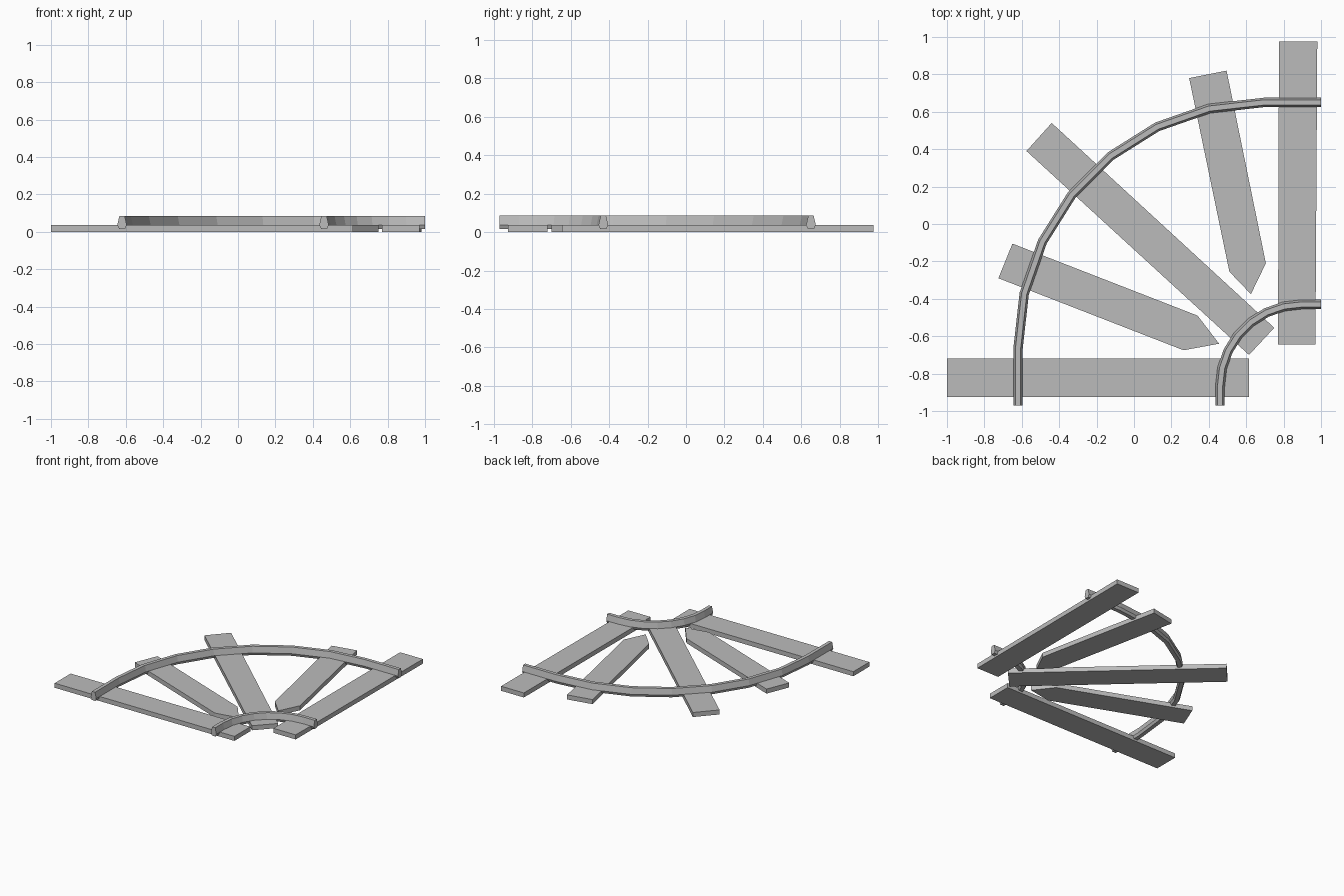
import bpy
import bmesh
from math import cos, sin, radians
from mathutils import Vector

cube = bpy.data.objects.get("Cube")
if cube:
    bpy.data.objects.remove(cube)

grey = bpy.data.materials.new("plain grey")
grey.use_nodes = True
colour = (0.5, 0.5, 0.5, 1)
grey.diffuse_color = colour
grey.node_tree.nodes["Principled BSDF"].inputs["Base Color"].default_value = colour


def finish(name, bm):
    bmesh.ops.recalc_face_normals(bm, faces=bm.faces)
    mesh = bpy.data.meshes.new(name)
    bm.to_mesh(mesh)
    bm.free()
    mesh.materials.append(grey)
    bpy.context.collection.objects.link(bpy.data.objects.new(name, mesh))


def plank(name, outline, bottom=0.0, top=0.037):
    """Flat board extruded up from its outline."""
    bm = bmesh.new()
    face = bm.faces.new([bm.verts.new((x, y, bottom)) for x, y in outline])
    ext = bmesh.ops.extrude_face_region(bm, geom=[face], use_keep_orig=True)
    verts = [v for v in ext["geom"] if isinstance(v, bmesh.types.BMVert)]
    bmesh.ops.translate(bm, verts=verts, vec=(0, 0, top - bottom))
    finish(name, bm)


def rail(name, scale):
    """Tapered bar swept round a quarter bend with straight ends."""
    straight, radius, steps = 0.305 * scale, 1.315 * scale, 7
    path = [Vector((straight + radius, 0))]
    for i in range(steps + 1):
        a = radians(90 * i / steps)
        path.append(Vector((straight + radius * cos(a), straight + radius * sin(a))))
    path.append(Vector((0, straight + radius)))
    # half widths and heights of the bar
    section = [(-0.016, 0.016), (-0.025, 0.037), (-0.014, 0.086),
               (0.014, 0.086), (0.025, 0.037), (0.016, 0.016)]
    bm = bmesh.new()
    rings = []
    for i, p in enumerate(path):
        before = (p - path[i - 1]).normalized() if i else Vector((0, 1))
        after = (path[i + 1] - p).normalized() if i < len(path) - 1 else Vector((-1, 0))
        along = (before + after).normalized()
        out = Vector((along.y, -along.x)) / along.dot(after)
        rings.append([bm.verts.new((1 - p.x - w * out.x, -0.97 + p.y + w * out.y, z))
                      for w, z in section])
    for a, b in zip(rings, rings[1:]):
        for j in range(len(section)):
            k = (j + 1) % len(section)
            bm.faces.new((a[j], a[k], b[k], b[j]))
    bm.faces.new(rings[0])
    bm.faces.new(rings[-1])
    finish(name, bm)


# Sleepers fanned round the bend
plank("front_sleeper", [(-1, -0.925), (0.615, -0.925), (0.615, -0.72), (-1, -0.72)])
plank("front_pointed_sleeper", [(-0.725, -0.29), (0.265, -0.675), (0.455, -0.64),
                                (0.34, -0.49), (-0.65, -0.105)])
plank("middle_sleeper", [(-0.575, 0.39), (0.615, -0.70), (0.75, -0.555), (-0.44, 0.54)])
plank("back_pointed_sleeper", [(0.295, 0.78), (0.51, -0.255), (0.625, -0.375),
                               (0.705, -0.21), (0.495, 0.82)])
plank("back_sleeper", [(0.77, -0.645), (0.97, -0.645), (0.98, 0.975), (0.775, 0.975)])

# Outer and inner rails
rail("outer_rail", 1.0)
rail("inner_rail", 1 / 3)
